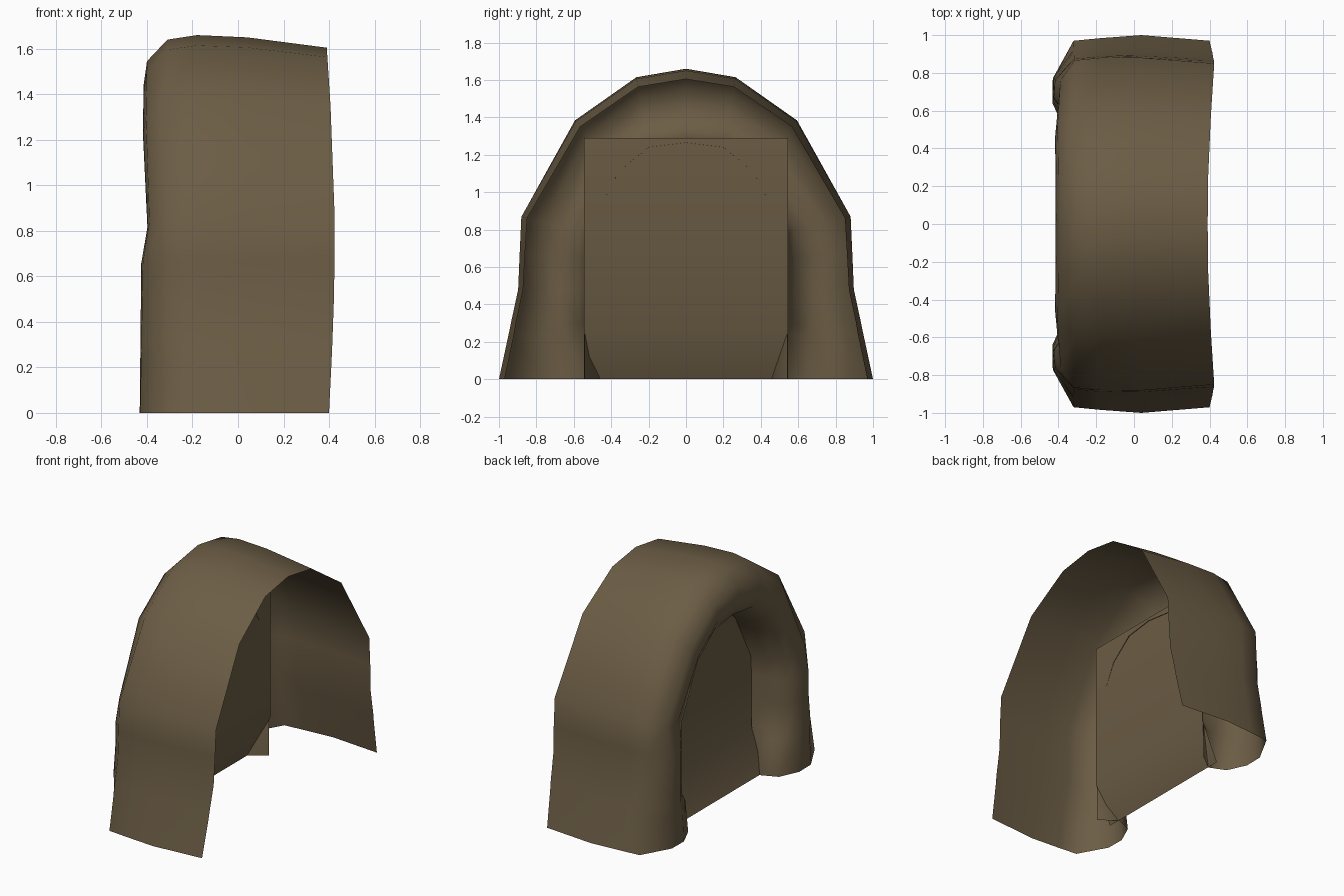
import bpy
import math

cube = bpy.data.objects.get("Cube")
if cube:
    bpy.data.objects.remove(cube, do_unlink=True)

paint = bpy.data.materials.new("olive_brown")
paint.use_nodes = True
colour = (0.15, 0.11, 0.06, 1)
paint.diffuse_color = colour
bsdf = next(n for n in paint.node_tree.nodes if n.type == "BSDF_PRINCIPLED")
bsdf.inputs["Base Color"].default_value = colour
bsdf.inputs["Roughness"].default_value = 0.8


def grid_object(name, rows):
    """Skin a rectangular grid of points with smooth quads."""
    n = len(rows[0])
    verts = [p for row in rows for p in row]
    faces = [(r * n + c, r * n + c + 1, (r + 1) * n + c + 1, (r + 1) * n + c)
             for r in range(len(rows) - 1) for c in range(n - 1)]
    mesh = bpy.data.meshes.new(name)
    mesh.from_pydata(verts, [], faces)
    mesh.materials.append(paint)
    mesh.polygons.foreach_set("use_smooth", [True] * len(faces))
    obj = bpy.data.objects.new(name, mesh)
    bpy.context.collection.objects.link(obj)
    return obj


# Half arches from the ground to the crown, as (y, z)
outer = [(1, 0), (.95, .24), (.938, .3), (.9, .48), (.893, .67),
         (.885, .87), (.595, 1.385), (.265, 1.615), (0, 1.66)]
inner = [(.455, 0), (.49, .24), (.53, .29), (.535, .48), (.535, .65),
         (.53, .78), (.36, 1.11), (.2, 1.24), (0, 1.265)]

# Section from open edge round the lip: x and inward share, at foot and crown
section = [(.40, .055, .39, .14), (.04, 0, .04, .025), (-.18, .03, -.18, 0),
           (-.32, .055, -.31, .05), (-.43, .42, -.40, .29),
           (-.432, .66, -.415, .56), (-.37, .91, -.37, .82),
           (-.255, 1, -.25, .97), (-.14, 1, -.125, 1)]
EDGE, LIP, LAST, NOTCH = 0, (4, 5), len(section) - 1, 5

half = []
for s, ((yo, zo), (yi, zi)) in enumerate(zip(outer, inner)):
    f = zo / outer[-1][1]
    row = []
    for c, (x0, t0, x1, t1) in enumerate(section):
        x, t = x0 + (x1 - x0) * f, t0 + (t1 - t0) * f
        y, z = yo + (yi - yo) * t, zo + (zi - zo) * t
        if c == EDGE:
            x += .03 * math.sin(math.pi * f)
        if c in LIP and s == NOTCH:
            x += .025
        if c == LAST and s < 2:      # foot of the lip turns back outward
            y = .542
        row.append((x, y, z))
    half.append(row)

mirrored = [[(x, -y, z) for x, y, z in row] for row in reversed(half[:-1])]
grid_object("arched_shell", half + mirrored)

# Inner panel closing the arch, kicked out at the foot
profile = [(-.13, 1.29), (-.13, .27), (-.252, 0)]
grid_object("inner_panel", [[(x, y, z) for x, z in profile] for y in (.545, -.545)])
